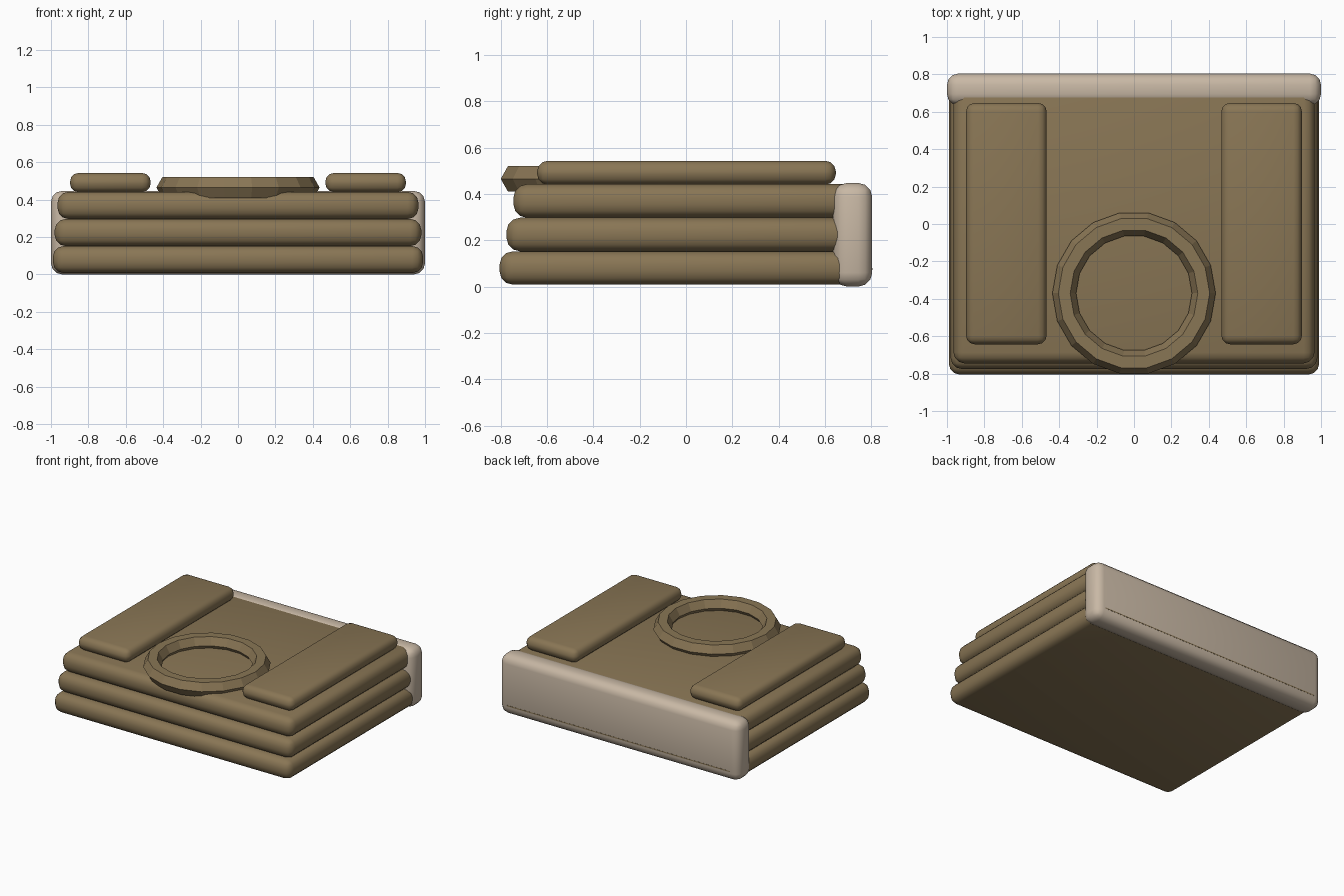
import bpy, math

if "Cube" in bpy.data.objects:
    bpy.data.objects.remove(bpy.data.objects["Cube"])


def material(name, rgb):
    m = bpy.data.materials.new(name)
    m.diffuse_color = (*rgb, 1)
    m.use_nodes = True
    m.node_tree.nodes["Principled BSDF"].inputs["Base Color"].default_value = m.diffuse_color
    return m


brown = material("olive brown", (0.25, 0.18, 0.09))
cream = material("warm cream", (0.58, 0.48, 0.375))


def rounded_box(name, lo, hi, bevel, mat):
    """Box between two corners with rounded edges."""
    center = [(a + b) / 2 for a, b in zip(lo, hi)]
    bpy.ops.mesh.primitive_cube_add(size=1, location=center)
    o = bpy.context.object
    o.name = name
    o.scale = [b - a for a, b in zip(lo, hi)]
    bpy.ops.object.transform_apply(location=False, rotation=False, scale=True)
    if bevel:
        mod = o.modifiers.new("round", 'BEVEL')
        mod.width = bevel
        mod.segments = 3
        bpy.ops.object.modifier_apply(modifier="round")
        bpy.ops.object.shade_smooth_by_angle(angle=math.radians(40))
    o.data.materials.append(mat)
    return o


# Stacked body layers, each a little smaller than the one below
for name, hx, front, z0, z1 in (("lower_layer", 0.99, -0.805, 0.008, 0.152),
                                ("middle_layer", 0.98, -0.775, 0.152, 0.297),
                                ("upper_layer", 0.965, -0.745, 0.297, 0.442)):
    rounded_box(name, (-hx, front, z0), (hx, 0.77, z1), 0.058, brown)

# Pale end panel with a thin seam along its outer face
rounded_box("end_panel", (-1, 0.635, 0), (1, 0.804, 0.447), 0.06, cream)
rounded_box("panel_seam", (-0.93, 0.799, 0.071), (0.93, 0.805, 0.079), 0, brown)

# Raised side pads
for side, name in ((-1, "left_pad"), (1, "right_pad")):
    x0, x1 = sorted((side * 0.467, side * 0.898))
    rounded_box(name, (x0, -0.643, 0.44), (x1, 0.647, 0.543), 0.046, brown)

# Faceted ring overhanging the front edge
bpy.ops.mesh.primitive_torus_add(location=(0, -0.37, 0.465), major_segments=18,
                                 minor_segments=6, major_radius=0.373,
                                 minor_radius=0.0635)
ring = bpy.context.object
ring.name = "front_ring"
ring.data.materials.append(brown)
bpy.ops.object.shade_flat()
